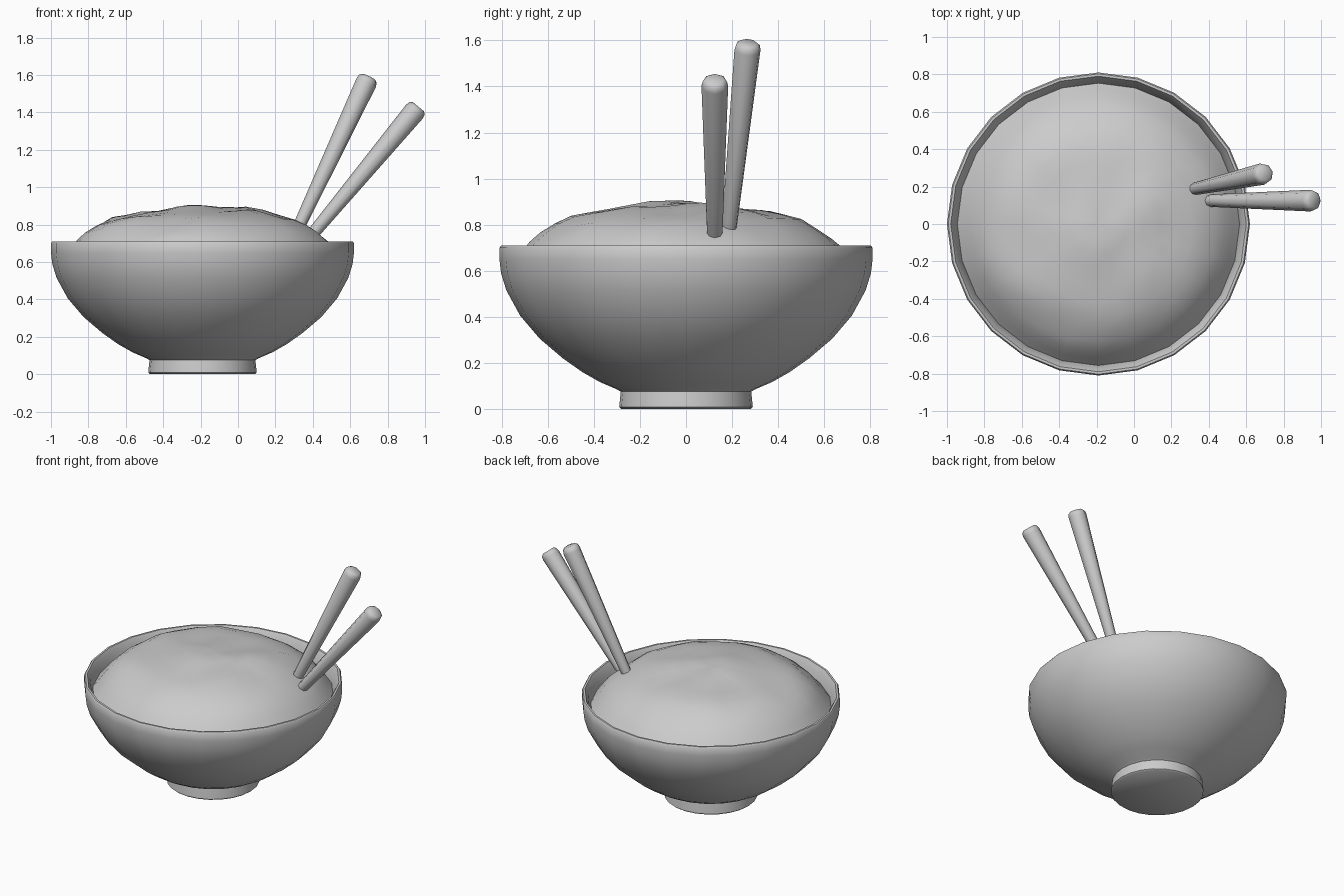
import bpy, bmesh, math
from mathutils import Vector, noise

if "Cube" in bpy.data.objects:
    bpy.data.objects.remove(bpy.data.objects["Cube"])

CX = -0.19  # bowl axis
SEG = 24


def finish(bm, name, angle):
    bmesh.ops.recalc_face_normals(bm, faces=bm.faces)
    mesh = bpy.data.meshes.new(name)
    bm.to_mesh(mesh)
    bm.free()
    ob = bpy.data.objects.new(name, mesh)
    bpy.context.collection.objects.link(ob)
    bpy.ops.object.select_all(action='DESELECT')
    ob.select_set(True)
    bpy.context.view_layer.objects.active = ob
    bpy.ops.object.shade_smooth_by_angle(angle=math.radians(angle))
    return ob


def lathe(name, profile, seg, cap_start=True, cap_end=True, angle=40, height=None):
    """Spin (radius, z) points around z; height(x, y, r) adds to z."""
    bm = bmesh.new()
    rings = []
    for r, z in profile:
        ring = []
        for i in range(seg):
            a = 2 * math.pi * i / seg
            x, y = r * math.cos(a), r * math.sin(a)
            ring.append(bm.verts.new((x, y, z + (height(x, y, r) if height else 0))))
        rings.append(ring)
    for a, b in zip(rings, rings[1:]):
        for i in range(seg):
            j = (i + 1) % seg
            bm.faces.new((a[i], a[j], b[j], b[i]))
    if cap_start:
        bm.faces.new(rings[0])
    if cap_end:
        bm.faces.new(rings[-1])
    return finish(bm, name, angle)


# Bowl: foot, outer wall, thin rim, inner wall
bowl = lathe("bowl", [
    (0.28, 0.0), (0.29, 0.008), (0.287, 0.04), (0.283, 0.075), (0.30, 0.085),
    (0.374, 0.117), (0.45, 0.16), (0.535, 0.22), (0.635, 0.305), (0.72, 0.405),
    (0.78, 0.515), (0.803, 0.59), (0.81, 0.65), (0.81, 0.70), (0.803, 0.71),
    (0.79, 0.71), (0.772, 0.68), (0.755, 0.62), (0.735, 0.53), (0.67, 0.41),
    (0.49, 0.25), (0.25, 0.15)], SEG)
bowl.location.x = CX


# Rice: lumpy mound
def lumps(x, y, r):
    fade = min(1, (0.755 - r) / 0.12)
    n = noise.noise(Vector((x * 4.2, y * 4.2, 1.7)))
    n += 0.5 * noise.noise(Vector((x * 8, y * 8, 5.3)))
    return 0.022 * fade * n - 0.012 * y


rice = lathe("rice", [
    (0.757, 0.615), (0.72, 0.66), (0.68, 0.71), (0.63, 0.755), (0.57, 0.795),
    (0.50, 0.83), (0.42, 0.85), (0.33, 0.867), (0.24, 0.88), (0.16, 0.89),
    (0.08, 0.895), (0.01, 0.897)], SEG, cap_start=False, angle=60, height=lumps)
rice.location.x = CX


# Chopsticks: tapered octagonal rods with chamfered tops
def chopstick(name, low, top):
    low, top = Vector(low), Vector(top)
    axis = top - low
    n = axis.length
    ob = lathe(name, [(0.028, -0.10), (0.034, 0), (0.058, n - 0.035),
                      (0.053, n - 0.012), (0.038, n)], 8, angle=50)
    ob.rotation_euler = axis.to_track_quat('Z', 'Y').to_euler()
    ob.location = low


chopstick("chopstick_back", (0.335, 0.19, 0.81), (0.70, 0.27, 1.59))
chopstick("chopstick_front", (0.42, 0.125, 0.775), (0.965, 0.125, 1.43))
